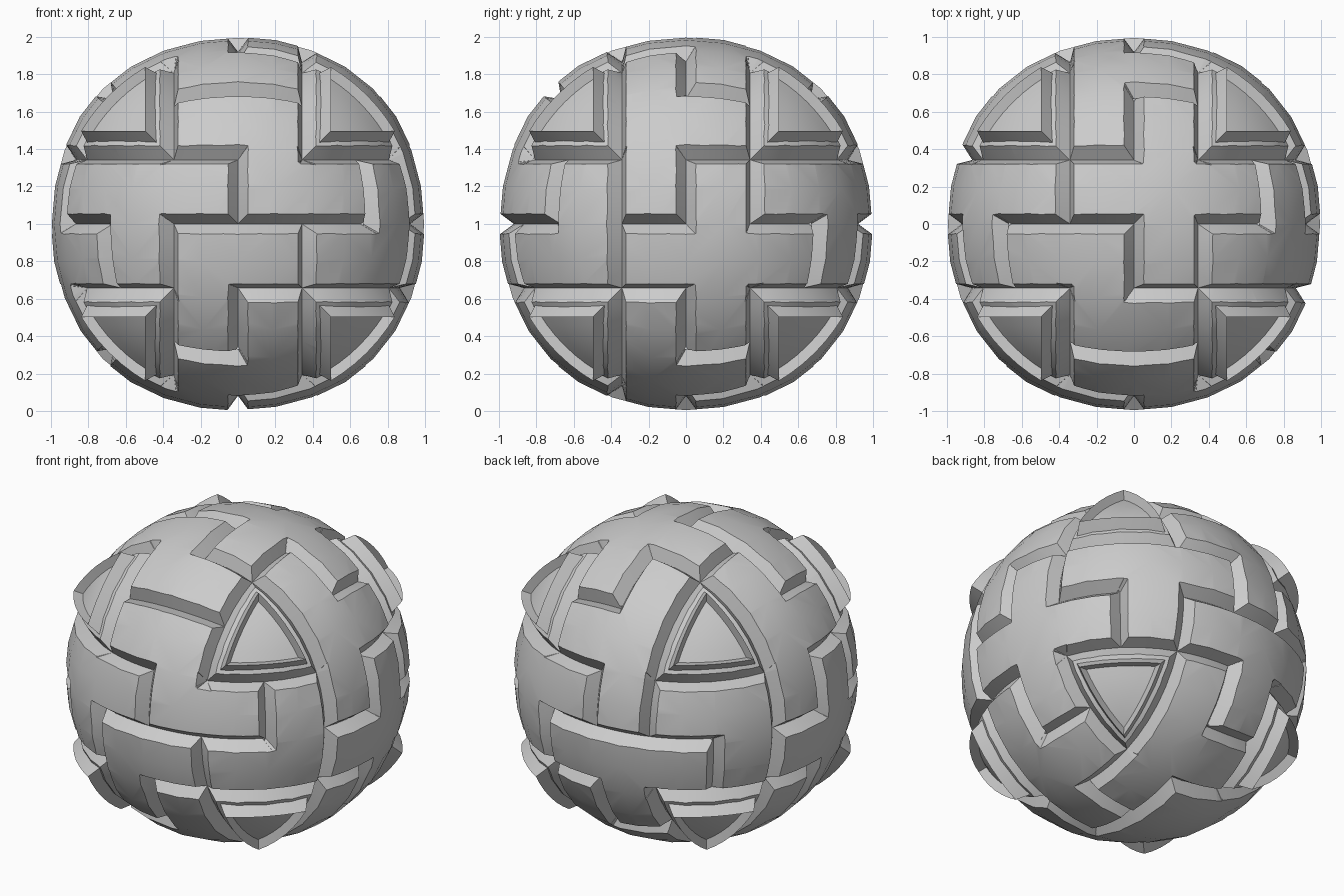
import bpy, bmesh, math
from itertools import product
from mathutils import Vector

cube = bpy.data.objects.get("Cube")
if cube:
    bpy.data.objects.remove(cube, do_unlink=True)

# One plain grey material
grey = bpy.data.materials.new("plain grey")
grey.use_nodes = True
colour = (0.6, 0.6, 0.6, 1)
grey.diffuse_color = colour
grey.node_tree.nodes["Principled BSDF"].inputs["Base Color"].default_value = colour

HALF_WIDTH, DEPTH, TOP = 0.059, 0.08, 1.05
FLARE = HALF_WIDTH * (TOP - 1 + DEPTH) / DEPTH
GRID = 0.372
LEVEL = dict(a=-0.71, b=-GRID, c=0.0, d=GRID, e=0.71)   # grid lines on each side

X, Y, Z = Vector((1, 0, 0)), Vector((0, 1, 0)), Vector((0, 0, 1))
SIDE = "bccc cccd bbbd cddd dcdd dcec bbcb cbca ebec cada cede"
# Each side: right axis, up axis, outward axis, grooves as start-end grid letters
SIDES = [
    (X, Z, -Y, "bcec cccd bdcd bcbb dcdb cbdb cbca bede eced baca"),
    (Y, Z, X, SIDE),
    (-Y, Z, -X, SIDE),
    (-X, Z, Y, "bcec cccd bdcd bcbb dcdd bbcb cbca ebec cada"),
    (X, Y, Z, "accc cbcc bcbd bdcd cdce cbdb dbdc dcec cede"),
    (X, Y, -Z, "cbcd ccdc dcdd bdcd cbdb"),
]


def ball_radius(p):
    """Radius of the slightly cubic ball in the direction of p."""
    return 1 + 0.052 * (1 - sum(c ** 4 for c in p.normalized()))


def on_ball(place):
    """Settle a point, given as a function of the radius, on the ball."""
    p = place(1.0)
    for _ in range(3):
        p = place(ball_radius(p))
    return p


def groove_path(right, up, out, code):
    """Points on the ball along one groove."""
    u0, v0, u1, v1 = (LEVEL[k] for k in code)
    steps = max(3, round(math.hypot(u1 - u0, v1 - v0) / 0.1))

    def place(f, r):
        u, v = u0 + (u1 - u0) * f, v0 + (v1 - v0) * f
        if code[0] == code[2] and code[0] in "ae":
            u = math.copysign(math.sqrt((r * r - v * v) / 2), u)
        if code[1] == code[3] and code[1] in "ae":
            v = math.copysign(math.sqrt((r * r - u * u) / 2), v)
        return right * u + up * v + out * math.sqrt(r * r - u * u - v * v)

    return [on_ball(lambda r: place(i / steps, r)) for i in range(steps + 1)]


def corner_arc(fixed, p, q, steps=6):
    """Points along one side of the three-sided ring around a corner."""
    def place(f, r):
        reach = math.sqrt(r * r - GRID ** 2)
        start = math.asin(GRID / reach)
        a = start + (math.pi / 2 - 2 * start) * f
        return fixed * GRID + (p * math.cos(a) + q * math.sin(a)) * reach

    return [on_ball(lambda r: place(i / steps, r)) for i in range(steps + 1)]


def finish(bm, name, collection):
    bmesh.ops.triangulate(bm, faces=bm.faces[:])
    bmesh.ops.recalc_face_normals(bm, faces=bm.faces[:])
    mesh = bpy.data.meshes.new(name)
    bm.to_mesh(mesh)
    bm.free()
    obj = bpy.data.objects.new(name, mesh)
    collection.objects.link(obj)
    return obj


def groove_cutter(path, collection):
    """V-shaped prism along the path with sloped, mitred ends."""
    bm = bmesh.new()
    rings, ends = [], []
    last = len(path) - 1
    for i, p in enumerate(path):
        n = p.normalized()
        t = (path[min(i + 1, last)] - path[max(i - 1, 0)])
        t = (t - n * t.dot(n)).normalized()
        side = t.cross(n) * FLARE
        edge = [p * TOP + side, p * TOP - side]
        rings.append([bm.verts.new(c) for c in edge + [p * (1 - DEPTH)]])
        if i in (0, last):
            reach = t * FLARE * (0.96 if i else -0.96)
            ends.append([bm.verts.new(c + reach) for c in edge])
    for a, b in zip(rings, rings[1:]):
        for j in range(3):
            k = (j + 1) % 3
            bm.faces.new((a[j], a[k], b[k], b[j]))
    for (l, r, low), (el, er) in zip((rings[0], rings[-1]), ends):
        for face in ((l, el, low), (r, er, low), (el, er, low), (l, el, er, r)):
            bm.faces.new(face)
    finish(bm, "groove_cutter", collection).hide_render = True


def dress(obj):
    obj.data.materials.clear()
    obj.data.materials.append(grey)
    obj.data.shade_smooth()
    obj.data.set_sharp_from_angle(angle=math.radians(28))
    obj.location.z = 1


scene_col = bpy.context.scene.collection

# Ball from a subdivided cube, sized so its poles lie at radius one
bm = bmesh.new()
bmesh.ops.create_cube(bm, size=2.382)
mesh = bpy.data.meshes.new("grooved_ball")
bm.to_mesh(mesh)
bm.free()
ball = bpy.data.objects.new("grooved_ball", mesh)
scene_col.objects.link(ball)
ball.modifiers.new("round", 'SUBSURF').levels = 3

# Carve the grooves between the interlocking pieces
cutters = bpy.data.collections.new("groove_cutters")
scene_col.children.link(cutters)
for right, up, out, codes in SIDES:
    for code in codes.split():
        groove_cutter(groove_path(right, up, out, code), cutters)
for sx, sy, sz in product((1, -1), repeat=3):
    a, b, c = X * sx, Y * sy, Z * sz
    for axes in ((a, b, c), (b, c, a), (c, a, b)):
        groove_cutter(corner_arc(*axes), cutters)

carve = ball.modifiers.new("carve", 'BOOLEAN')
carve.operation = 'DIFFERENCE'
carve.operand_type = 'COLLECTION'
carve.collection = cutters
for solver in ('MANIFOLD', 'EXACT'):
    carve.solver = solver
    bpy.context.view_layer.update()
    graph = bpy.context.evaluated_depsgraph_get()
    carved = bpy.data.meshes.new_from_object(ball.evaluated_get(graph))
    if len(carved.polygons) > 1000:
        break
ball.modifiers.clear()
ball.data = carved
for cutter in list(cutters.objects):
    bpy.data.objects.remove(cutter, do_unlink=True)
bpy.data.collections.remove(cutters)
dress(ball)

# Three-sided grid on each corner cap, and the loop of its border
N = 6
CELLS = [(i, j) for i in range(N + 1) for j in range(N + 1 - i)]
BORDER = ([(i, 0) for i in range(N)] + [(N - i, i) for i in range(N)]
          + [(0, N - i) for i in range(N)])


def patch_point(i, j, inset, radius):
    """Point on a sphere patch where every coordinate is at least inset."""
    base = Vector((inset, inset, inset))
    d = Vector((i, j, N - i - j)) / N
    b, c = base.dot(d), base.dot(base) - radius ** 2
    return base + d * (-b + math.sqrt(b * b - d.dot(d) * c)) / d.dot(d)


def corner_cap(signs, name):
    """Sloped outer wall, raised rim and a shallow dish inside it."""
    bm = bmesh.new()

    def add(cell, inset, radius):
        return bm.verts.new([c * s for c, s in zip(patch_point(*cell, inset, radius), signs)])

    dish = {cell: add(cell, 0.488, 1.04) for cell in CELLS}
    rim = [add(cell, 0.497, 1.094) for cell in BORDER]
    foot = [add(cell, 0.42, 0.995) for cell in BORDER]
    lip = [dish[cell] for cell in BORDER]
    for low, high in ((foot, rim), (rim, lip)):
        for k in range(len(low)):
            bm.faces.new((low[k - 1], low[k], high[k], high[k - 1]))
    for i, j in CELLS:
        if i + j < N:
            bm.faces.new((dish[i, j], dish[i + 1, j], dish[i, j + 1]))
        if i + j < N - 1:
            bm.faces.new((dish[i + 1, j], dish[i + 1, j + 1], dish[i, j + 1]))
    bm.faces.new(foot)
    dress(finish(bm, name, scene_col))


for sx, sy, sz in product((1, -1), repeat=3):
    corner_cap((sx, sy, sz), "corner_cap_%s_%s_%s" % (
        "left" if sx > 0 else "right", "back" if sy > 0 else "front",
        "upper" if sz > 0 else "lower"))
